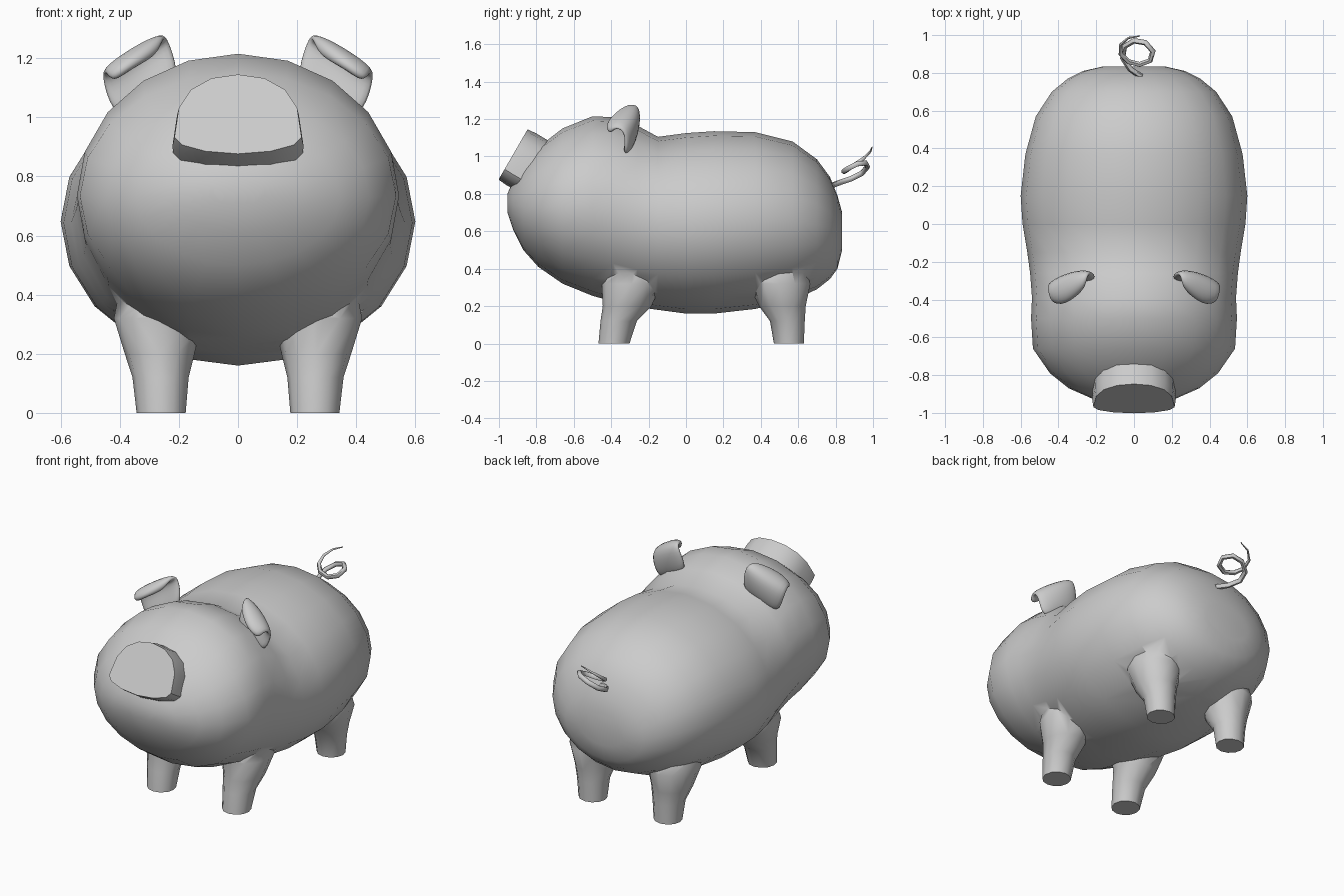
import bpy, bmesh, math
from mathutils import Vector

if "Cube" in bpy.data.objects:
    bpy.data.objects.remove(bpy.data.objects["Cube"])

skin = bpy.data.materials.new("plain_grey")
skin.diffuse_color = (0.6, 0.6, 0.6, 1)
skin.use_nodes = True
skin.node_tree.nodes["Principled BSDF"].inputs["Base Color"].default_value = skin.diffuse_color


def make_object(name, verts, faces):
    mesh = bpy.data.meshes.new(name)
    bm = bmesh.new()
    vs = [bm.verts.new(v) for v in verts]
    for f in faces:
        bm.faces.new([vs[i] for i in f])
    bmesh.ops.recalc_face_normals(bm, faces=bm.faces[:])
    bm.to_mesh(mesh)
    bm.free()
    ob = bpy.data.objects.new(name, mesh)
    bpy.context.collection.objects.link(ob)
    mesh.materials.append(skin)
    return ob


def activate(ob):
    bpy.ops.object.select_all(action='DESELECT')
    ob.select_set(True)
    bpy.context.view_layer.objects.active = ob


def smooth(ob, angle=60):
    activate(ob)
    bpy.ops.object.shade_smooth_by_angle(angle=math.radians(angle))


def loft(name, rings):
    n = len(rings[0])
    verts = [p for r in rings for p in r]
    faces = [(k * n + i, k * n + (i + 1) % n, (k + 1) * n + (i + 1) % n, (k + 1) * n + i)
             for k in range(len(rings) - 1) for i in range(n)]
    faces += [tuple(range(n)), tuple(range(len(verts) - n, len(verts)))]
    return make_object(name, verts, faces)


def circle(n):
    return [(math.cos(2 * math.pi * i / n), math.sin(2 * math.pi * i / n)) for i in range(n)]


# Body: elliptical rings (y, bottom, top, half width)
sections = [
    (-0.955, 0.70, 0.80, 0.09), (-0.925, 0.61, 0.87, 0.22), (-0.87, 0.50, 0.96, 0.345),
    (-0.79, 0.41, 1.05, 0.445), (-0.66, 0.32, 1.15, 0.535), (-0.50, 0.255, 1.215, 0.545),
    (-0.39, 0.225, 1.21, 0.54), (-0.26, 0.195, 1.165, 0.55), (-0.15, 0.18, 1.105, 0.565),
    (0.0, 0.16, 1.125, 0.59), (0.15, 0.16, 1.135, 0.60), (0.37, 0.185, 1.13, 0.575),
    (0.57, 0.23, 1.08, 0.52), (0.70, 0.29, 0.985, 0.435), (0.77, 0.345, 0.89, 0.35),
    (0.81, 0.40, 0.79, 0.27), (0.835, 0.50, 0.70, 0.16)]
body = loft("body", [[(w * c, y, (lo + hi) / 2 + (hi - lo) / 2 * s) for c, s in circle(20)]
                     for y, lo, hi, w in sections])

# Legs: flared rings (z, centre x, centre y, radius x, radius y), merged into the body
front = [(0, 0.26, -0.385, 0.083, 0.083), (0.12, 0.262, -0.36, 0.095, 0.097),
         (0.2, 0.265, -0.315, 0.118, 0.13), (0.32, 0.27, -0.29, 0.15, 0.16),
         (0.42, 0.27, -0.28, 0.13, 0.14)]
back = [(0, 0.26, 0.55, 0.083, 0.08), (0.12, 0.262, 0.542, 0.095, 0.093),
        (0.2, 0.265, 0.515, 0.118, 0.125), (0.32, 0.27, 0.50, 0.15, 0.165),
        (0.42, 0.27, 0.49, 0.13, 0.14)]
for label, rings in (("front_leg", front), ("back_leg", back)):
    for side in (-1, 1):
        leg = loft(label, [[(side * (cx + rx * c), cy + ry * s, z) for c, s in circle(12)]
                           for z, cx, cy, rx, ry in rings])
        mod = body.modifiers.new("merge", 'BOOLEAN')
        mod.operation = 'UNION'
        mod.solver = 'EXACT'
        mod.object = leg
        activate(body)
        bpy.ops.object.modifier_apply(modifier=mod.name)
        bpy.data.objects.remove(leg)
smooth(body)

# Snout: tilted flat-bottomed disc
half = [(0, 0.15), (0.09, 0.135), (0.16, 0.09), (0.2, 0.02), (0.215, -0.095),
        (0.19, -0.125), (0.11, -0.15), (0, -0.16)]
outline = half + [(-x, u) for x, u in half[-2:0:-1]]
centre = Vector((0, -0.922, 1.015))
normal, up = Vector((0, -0.866, 0.5)), Vector((0, 0.5, 0.866))
snout = loft("snout", [[centre - normal * d + up * u * k + Vector((x * k, 0, 0)) for x, u in outline]
                       for d, k in ((0, 1), (0.05, 1.03), (0.13, 1.02))])
smooth(snout, 40)

# Ears: thick sheets folded forward, rows from base to tip
ear_rows = [
    [(0.20, -0.29, 1.10), (0.30, -0.30, 1.05), (0.41, -0.33, 0.99)],
    [(0.205, -0.27, 1.19), (0.31, -0.26, 1.15), (0.45, -0.32, 1.07)],
    [(0.24, -0.25, 1.28), (0.34, -0.265, 1.23), (0.465, -0.335, 1.14)],
    [(0.25, -0.32, 1.275), (0.35, -0.36, 1.225), (0.45, -0.39, 1.155)],
    [(0.27, -0.35, 1.21), (0.37, -0.435, 1.165), (0.43, -0.41, 1.115)]]
for side, label in ((-1, "left"), (1, "right")):
    ear = make_object("ear_" + label, [(side * x, y, z) for row in ear_rows for x, y, z in row],
                      [(r * 3 + c, r * 3 + c + 1, r * 3 + c + 4, r * 3 + c + 3)
                       for r in range(4) for c in range(2)])
    thick = ear.modifiers.new("thickness", 'SOLIDIFY')
    thick.thickness = 0.045
    thick.offset = 0
    ear.modifiers.new("rounding", 'SUBSURF').levels = 2
    ear.modifiers["rounding"].render_levels = 2
    activate(ear)
    for name in ("thickness", "rounding"):
        bpy.ops.object.modifier_apply(modifier=name)
    smooth(ear, 180)

# Tail: curly tapered tube
path = [(0.04, 0.78, 0.845), (-0.02, 0.82, 0.86), (-0.06, 0.88, 0.88), (-0.05, 0.94, 0.91),
        (0.0, 0.97, 0.945), (0.06, 0.96, 0.965), (0.1, 0.915, 0.96), (0.085, 0.865, 0.935),
        (0.03, 0.845, 0.92), (-0.03, 0.86, 0.93), (-0.07, 0.9, 0.955), (-0.07, 0.95, 0.99),
        (-0.03, 0.985, 1.025), (0.03, 0.995, 1.05)]
curve = bpy.data.curves.new("tail", 'CURVE')
curve.dimensions = '3D'
curve.bevel_depth = 0.015
curve.bevel_resolution = 1
curve.use_fill_caps = True
spline = curve.splines.new('POLY')
spline.points.add(len(path) - 1)
for i, (point, co) in enumerate(zip(spline.points, path)):
    point.co = (*co, 1)
    point.radius = 1.0 if i < 10 else 1.0 - 0.2 * (i - 9)
tail = bpy.data.objects.new("tail", curve)
bpy.context.collection.objects.link(tail)
curve.materials.append(skin)
activate(tail)
bpy.ops.object.convert(target='MESH')
smooth(bpy.context.object)
